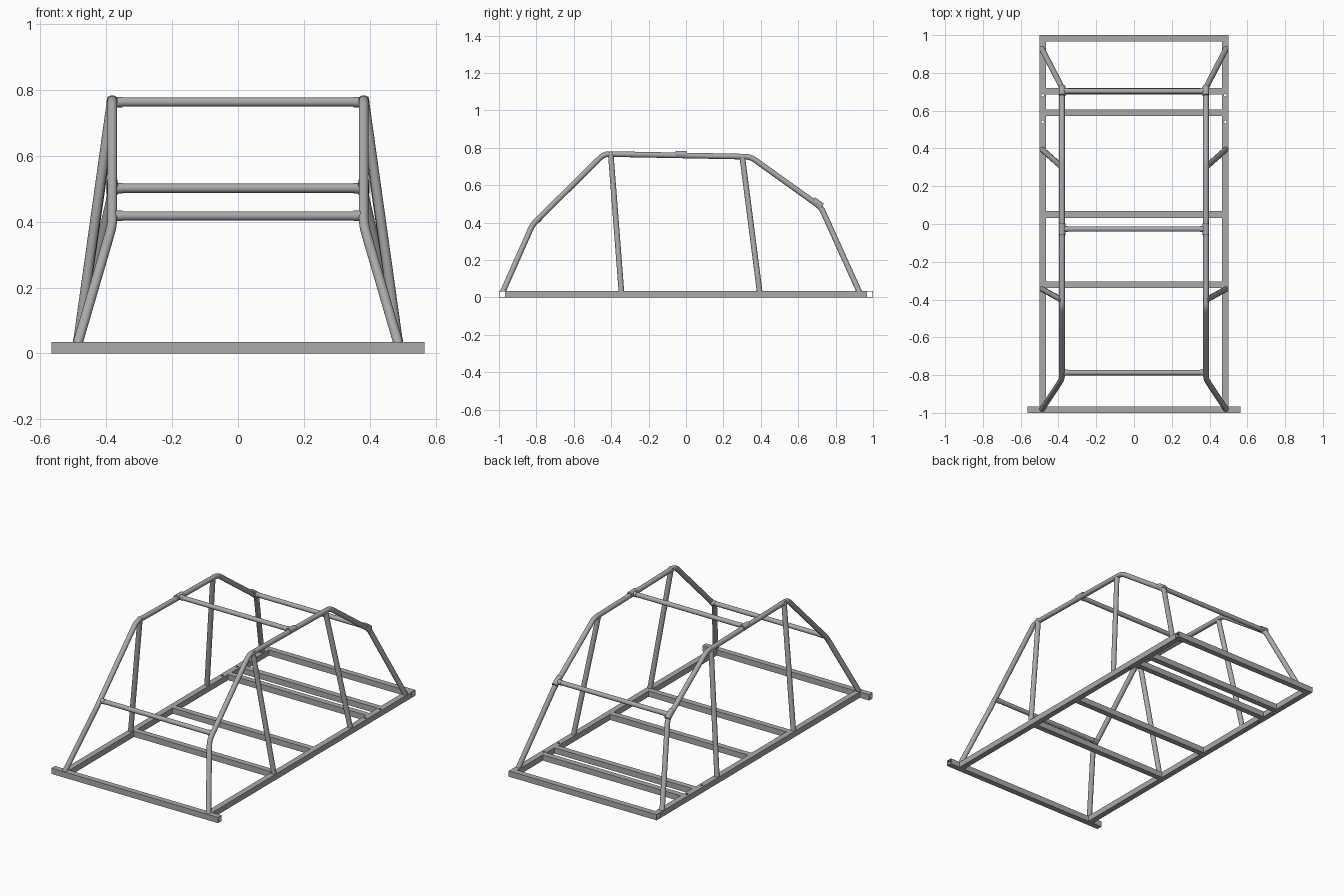
import bpy, bmesh
from mathutils import Vector

if "Cube" in bpy.data.objects:
    bpy.data.objects.remove(bpy.data.objects["Cube"])

BAR = 0.035      # square tube width
R = 0.015        # round tube radius
RX = 0.484       # side rail centre
HX = 0.381       # hoop centre

# Dark steel grey
steel = bpy.data.materials.new("steel")
steel.diffuse_color = (0.4, 0.4, 0.4, 1)
steel.use_nodes = True
steel.node_tree.nodes["Principled BSDF"].inputs["Base Color"].default_value = steel.diffuse_color


def select(ob):
    bpy.ops.object.select_all(action='DESELECT')
    ob.select_set(True)
    bpy.context.view_layer.objects.active = ob


def square_tube(name, axis, length, x, y, holes=()):
    """Hollow square bar lying on the ground, open at both ends."""
    bm = bmesh.new()
    bmesh.ops.create_cube(bm, size=1)
    ends = [f for f in bm.faces if abs(f.normal[axis]) > 0.9]
    bmesh.ops.delete(bm, geom=ends, context='FACES_ONLY')
    size = [BAR] * 3
    size[axis] = length
    bmesh.ops.scale(bm, vec=size, verts=bm.verts)
    bmesh.ops.translate(bm, vec=(x, y, BAR / 2), verts=bm.verts)
    me = bpy.data.meshes.new(name)
    bm.to_mesh(me)
    bm.free()
    me.materials.append(steel)
    ob = bpy.data.objects.new(name, me)
    bpy.context.collection.objects.link(ob)
    sol = ob.modifiers.new("wall", 'SOLIDIFY')
    sol.thickness, sol.offset, sol.use_even_offset = 0.003, -1, True
    cutters = []
    for hy in holes:
        bpy.ops.mesh.primitive_cylinder_add(vertices=20, radius=0.007, depth=0.2, location=(x, hy, 0))
        cut = bpy.context.object
        cut.hide_render = True
        cut.data.materials.append(steel)
        cutters.append(cut)
        mod = ob.modifiers.new("hole", 'BOOLEAN')
        mod.operation, mod.object = 'DIFFERENCE', cut
    select(ob)
    for m in list(ob.modifiers):
        bpy.ops.object.modifier_apply(modifier=m.name)
    for c in cutters:
        bpy.data.objects.remove(c)


def rounded(points, trim=0.03, steps=6):
    """Replace the inner corners of a path with short bends."""
    p = [Vector(q) for q in points]
    out = [p[0]]
    for a, b, c in zip(p, p[1:], p[2:]):
        s = b + (a - b).normalized() * trim
        e = b + (c - b).normalized() * trim
        for i in range(steps + 1):
            t = i / steps
            out.append(s * (1 - t) ** 2 + b * 2 * t * (1 - t) + e * t * t)
    return out + [p[-1]]


def round_tube(name, points, radius=R):
    """Round bar along a bent path, cut flush with the top of the base."""
    cu = bpy.data.curves.new(name, 'CURVE')
    cu.dimensions = '3D'
    cu.bevel_depth = radius
    cu.bevel_resolution = 6
    cu.use_fill_caps = True
    cu.materials.append(steel)
    pts = rounded(points)
    sp = cu.splines.new('POLY')
    sp.points.add(len(pts) - 1)
    for q, co in zip(sp.points, pts):
        q.co = (*co, 1)
    ob = bpy.data.objects.new(name, cu)
    bpy.context.collection.objects.link(ob)
    select(ob)
    bpy.ops.object.convert(target='MESH')
    ob = bpy.context.object
    bm = bmesh.new()
    bm.from_mesh(ob.data)
    bmesh.ops.bisect_plane(bm, geom=bm.verts[:] + bm.edges[:] + bm.faces[:],
                           plane_co=(0, 0, BAR - 0.001), plane_no=(0, 0, 1), clear_inner=True)
    bm.to_mesh(ob.data)
    bm.free()
    bpy.ops.object.shade_smooth_by_angle()


# Base frame
square_tube("front_bar", 0, 1.13, 0, -1 + BAR / 2)
square_tube("back_bar", 0, 1.003, 0, 1 - BAR / 2)
for i, y in enumerate((-0.322, 0.05, 0.588, 0.702)):
    square_tube(f"floor_crossbar_{i + 1}", 0, 2 * RX - BAR, 0, y)

for s, side in ((-1, "left"), (1, "right")):
    square_tube(f"{side}_rail", 1, 2 - 2 * BAR, s * RX, 0, (0.54, 0.682))
    # Main bent hoop
    round_tube(f"{side}_hoop", [
        (s * 0.491, -0.987, 0.013), (s * HX, -0.82, 0.39), (s * HX, -0.438, 0.767),
        (s * HX, 0.345, 0.752), (s * HX, 0.722, 0.482), (s * 0.491, 0.934, 0.013)])
    # Upright legs
    round_tube(f"{side}_front_leg", [(s * HX, -0.403, 0.777), (s * 0.488, -0.344, 0.013)])
    round_tube(f"{side}_rear_leg", [(s * HX, 0.301, 0.752), (s * 0.488, 0.396, 0.013)])

# Upper cross tubes with end collars and clamp sleeves; d is the hoop direction
for name, y, z, d in (("front", -0.787, 0.417, (0, 0.714, 0.70)),
                      ("roof", -0.027, 0.762, (0, 1, -0.02)),
                      ("rear", 0.703, 0.501, (0, 0.813, -0.582))):
    round_tube(f"{name}_cross_tube", [(-HX, y, z), (HX, y, z)], 0.014)
    for s, side in ((-1, "left"), (1, "right")):
        round_tube(f"{name}_{side}_collar", [(s * 0.35, y, z), (s * HX, y, z)], 0.0158)
        if name != "front":
            h = Vector(d).normalized() * 0.03
            c = Vector((s * HX, y, z + 0.003))
            round_tube(f"{name}_{side}_sleeve", [c - h, c + h], 0.0172)
